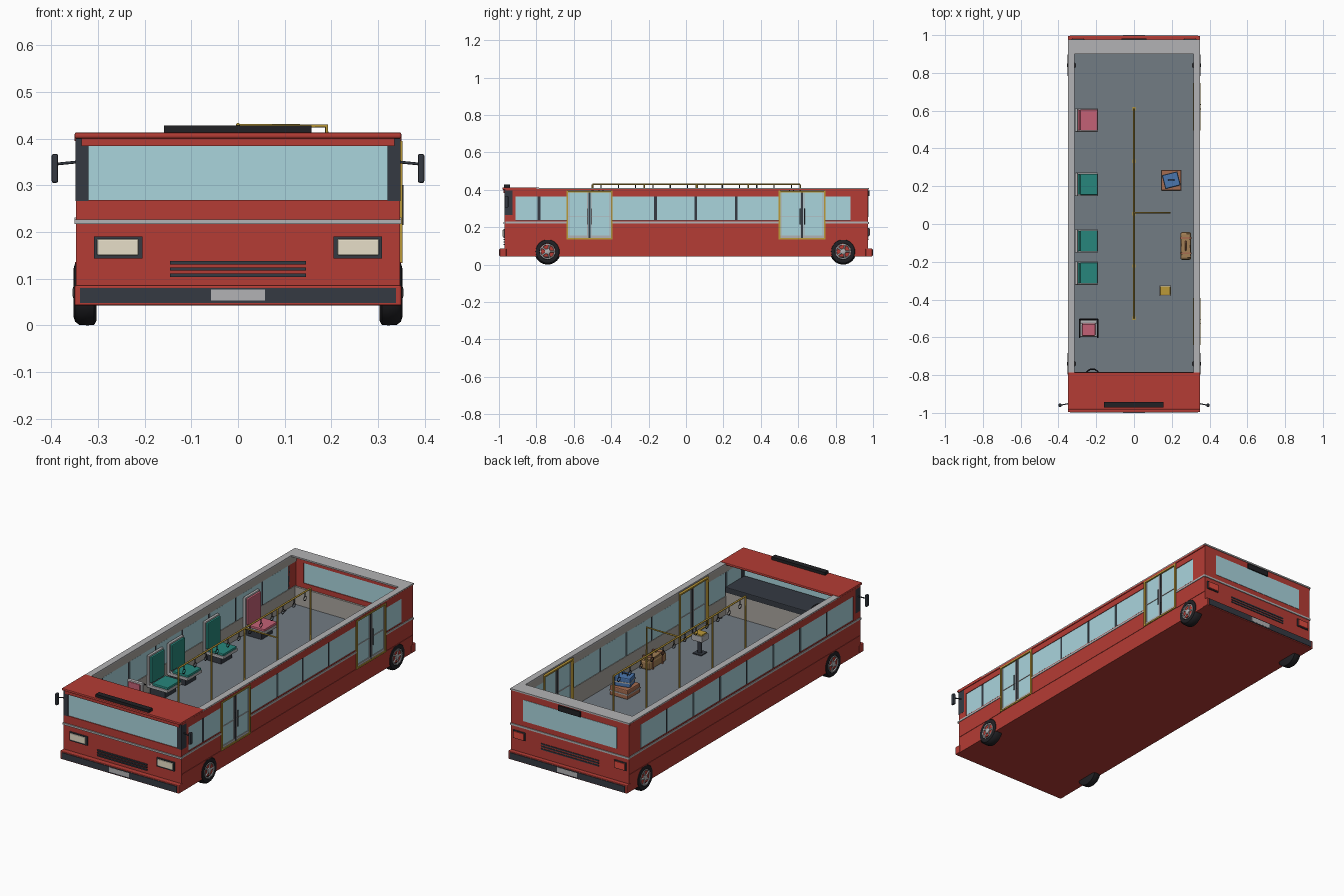
import bpy, bmesh, math
from mathutils import Vector

def mat(name, r, g, b):
    m = bpy.data.materials.new(name)
    m.diffuse_color = (r, g, b, 1)
    return m

RED = mat("red paint", .46, .045, .035)
DARK = mat("dark trim", .035, .042, .055)
BLACK = mat("rubber", .015, .015, .018)
GLASS = mat("glass", .40, .66, .72)
GREY = mat("light grey", .45, .45, .46)
FLOOR = mat("floor grey", .17, .20, .23)
LINER = mat("liner", .40, .38, .35)
YEL = mat("yellow", .50, .32, .04)
CREAM = mat("cream", .80, .74, .58)
TEAL = mat("teal", .02, .24, .20)
PINK = mat("pink", .55, .12, .18)
TAN = mat("tan", .36, .21, .09)
BLUE = mat("blue", .07, .18, .42)
BROWN = mat("brown", .38, .15, .08)
TAIL = mat("tail red", .75, .07, .05)

def finish(bm, name, m):
    me = bpy.data.meshes.new(name)
    bm.to_mesh(me)
    bm.free()
    ob = bpy.data.objects.new(name, me)
    bpy.context.collection.objects.link(ob)
    me.materials.append(m)
    return ob

def box(name, x, y, z, m, bevel=0, rot=0):
    lo = Vector([min(a) for a in (x, y, z)])
    hi = Vector([max(a) for a in (x, y, z)])
    bm = bmesh.new()
    bmesh.ops.create_cube(bm, size=1)
    bmesh.ops.scale(bm, vec=hi - lo, verts=bm.verts)
    ob = finish(bm, name, m)
    ob.location = (lo + hi) / 2
    ob.rotation_euler.z = rot
    if bevel:
        b = ob.modifiers.new("bevel", 'BEVEL')
        b.width, b.segments = bevel, 2
    return ob

def rod(name, pts, r, m, cyclic=False):
    cu = bpy.data.curves.new(name, 'CURVE')
    cu.dimensions = '3D'
    cu.bevel_depth, cu.bevel_resolution, cu.use_fill_caps = r, 2, True
    sp = cu.splines.new('POLY')
    sp.points.add(len(pts) - 1)
    for p, c in zip(sp.points, pts):
        p.co = (*c, 1)
    sp.use_cyclic_u = cyclic
    ob = bpy.data.objects.new(name, cu)
    bpy.context.collection.objects.link(ob)
    cu.materials.append(m)
    return ob

def ring(name, c, r, thick, m, u, v):
    c, u, v = Vector(c), Vector(u).normalized(), Vector(v).normalized()
    n = 16
    return rod(name, [c + r * (math.cos(2*math.pi*i/n) * u + math.sin(2*math.pi*i/n) * v)
                      for i in range(n)], thick, m, True)

def lathe_x(name, profile, y, z, side, m, n=32):
    # profile of (x, radius) turned about an axle along x
    bm = bmesh.new()
    vs = [bm.verts.new((side * x, 0, r)) for x, r in profile]
    es = [bm.edges.new(p) for p in zip(vs, vs[1:])]
    bmesh.ops.spin(bm, geom=vs + es, cent=(0, 0, 0), axis=(1, 0, 0), angle=2*math.pi, steps=n)
    bmesh.ops.remove_doubles(bm, verts=bm.verts, dist=1e-5)
    bmesh.ops.recalc_face_normals(bm, faces=bm.faces)
    for f in bm.faces:
        f.smooth = True
    ob = finish(bm, name, m)
    ob.location = (0, y, z)
    ob.modifiers.new("edges", 'EDGE_SPLIT').split_angle = math.radians(35)
    return ob

# chassis and floor
box("chassis", (-.347, .347), (-.965, .972), (.042, .134), RED)
box("floor", (-.33, .33), (-.80, .95), (.13, .138), FLOOR)

# side walls, window bands and doors
doors = [(-.64, -.392), (.495, .747)]
right_wins = [(-.913, -.795), (-.777, -.64), (-.392, -.17), (-.156, .045),
              (.059, .262), (.276, .495), (.747, .88)]
p = 1.793 / 8
left_wins = [(-.913 + i*p + (.007 if i else 0), -.913 + (i+1)*p - .007) for i in range(8)]
for s, segs, wins in ((1, [(-.965, -.64), (-.392, .495), (.747, .972)], right_wins),
                      (-1, [(-.965, .972)], left_wins)):
    for a, b in segs:
        box("side_wall", (s*.33, s*.347), (a, b), (.134, .236), RED)
        box("wall_liner", (s*.315, s*.331), (a, b), (.134, .236), LINER)
        box("window_rail", (s*.33, s*.347), (a, b), (.364, .403), RED)
        box("rail_liner", (s*.315, s*.331), (a, b), (.364, .403), LINER)
        box("window_backing", (s*.318, s*.343), (max(a, -.93), min(b, .89)), (.236, .364), DARK)
        box("side_stripe", (s*.346, s*.350), (a, b), (.221, .231), GREY)
        box("skirt_seam", (s*.346, s*.349), (a, b), (.132, .136), RED)
    for a, b in wins:
        box("side_window", (s*.316, s*.345), (a, b), (.238, .363), GLASS)
    box("rear_corner", (s*.318, s*.347), (.88, .972), (.236, .364), RED)
    box("wall_cap", (s*.315, s*.35), (-.80, .972), (.402, .410), GREY)
    box("gutter", (s*.343, s*.3505), (-.965, .972), (.395, .404), RED)

for a, b in doors:
    c = (a + b) / 2
    box("door_glass", (.325, .344), (a, b), (.15, .39), GLASS)
    box("door_kick_panel", (.322, .347), (a, b), (.138, .155), GREY)
    for y in (a, b - .010):
        box("door_post", (.312, .352), (y, y + .010), (.134, .395), YEL)
    for z in (.134, .386):
        box("door_bar", (.312, .352), (a, b), (z, z + .008), YEL)
    box("door_seal", (.320, .348), (c - .005, c + .005), (.142, .388), DARK)
    for y in (a + .012, b - .016, c - .012, c + .008):
        box("leaf_frame", (.322, .347), (y, y + .004), (.142, .386), GREY)
    box("leaf_bar", (.322, .347), (a, b), (.254, .258), GREY)
    for y in (c - .012, c + .012):
        rod("door_handle", [(.352, y, .215), (.352, y, .30)], .0025, DARK)

# front face
box("front_panel", (-.347, .347), (-.970, -.94), (.042, .268), RED)
box("windscreen", (-.322, .322), (-.966, -.95), (.265, .388), GLASS)
for s in (-1, 1):
    box("front_pillar", (s*.32, s*.348), (-.971, -.928), (.266, .402), DARK)
    box("pillar_rear", (s*.32, s*.347), (-.93, -.912), (.236, .403), RED)
    box("pillar_base", (s*.32, s*.347), (-.965, -.912), (.236, .268), RED)
box("windscreen_brow", (-.335, .335), (-.975, -.94), (.384, .400), RED)
box("front_roof", (-.35, .35), (-.982, -.785), (.400, .413), RED, .004)
box("destination_sign", (-.158, .157), (-.972, -.942), (.390, .428), BLACK)
for y in (-.972, .974):
    box("end_stripe", (-.35, .35), (y - .004, y + .004), (.217, .227), GREY)

# rear face
box("rear_panel", (-.347, .347), (.94, .974), (.042, .258), RED)
box("rear_liner", (-.32, .32), (.93, .942), (.134, .232), LINER)
box("rear_header", (-.347, .347), (.94, .974), (.365, .403), RED)
box("rear_window", (-.275, .275), (.944, .976), (.255, .368), GLASS)
for s in (-1, 1):
    box("rear_pillar", (s*.272, s*.347), (.94, .974), (.255, .368), RED)
    box("tail_light_frame", (s*.262, s*.332), (.972, .980), (.153, .195), DARK)
    box("tail_light", (s*.267, s*.327), (.976, .984), (.157, .191), TAIL)
box("rear_cap", (-.35, .35), (.90, .978), (.402, .410), GREY)
box("rear_sign", (-.065, .065), (.97, .982), (.368, .396), BLACK)

# bumpers, plates and grilles on both ends
for s in (-1, 1):
    box("bumper", (-.35, .35), (s*.96, s*.996), (.042, .086), RED, .004)
    box("bumper_pad", (-.338, .338), (s*.99, s*.999), (.048, .080), DARK)
    box("plate", (-.058, .058), (s*.99, s*1.0), (.053, .077), GREY)
    for i in range(3):
        z = (.107 if s < 0 else .135) + i*.0135
        w = .146 if s < 0 else .17
        box("grille_slat", (-w, w), (s*.965, s*.977), (z - .0035, z + .0035), DARK)

# headlights and mirrors
for s in (-1, 1):
    box("headlight_frame", (s*.205, s*.308), (-.977, -.966), (.143, .190), DARK)
    box("headlight", (s*.213, s*.302), (-.981, -.97), (.150, .185), CREAM, .003)
    rod("mirror_arm", [(s*.343, -.95, .350), (s*.392, -.960, .345)], .003, DARK)
    box("mirror", (s*.385, s*.399), (-.970, -.950), (.305, .367), DARK, .004)

# wheels
for s in (-1, 1):
    for y in (-.74, .84):
        lathe_x("tyre", [(.303, 0), (.303, .060), (.308, .069), (.322, .070), (.340, .069), (.349, .062),
                         (.352, .052), (.350, .043), (.343, .041), (.343, 0)], y, .07, s, BLACK)
        lathe_x("rim", [(.343, .042), (.351, .041), (.351, .036), (.346, .034)], y, .07, s, GREY)
        lathe_x("hub", [(.343, .016), (.352, .014), (.354, .008), (.354, 0)], y, .07, s, GREY, 16)
        for i in range(5):
            a = 2*math.pi*i/5
            d = Vector((0, math.cos(a), math.sin(a)))
            c = Vector((s*.347, y, .07))
            rod("spoke", [c + d*.01, c + d*.038], .0045, GREY)

# driver's area
box("cab_wall", (-.318, .318), (-.80, -.787), (.134, .268), LINER)
box("dashboard", (-.318, .318), (-.945, -.783), (.255, .285), DARK, .004)
ring("steering_wheel", (-.22, -.80, .305), .035, .004, BLACK, (1, 0, 0), (0, .9, -.4))
rod("steering_column", [(-.22, -.80, .305), (-.22, -.83, .27)], .005, BLACK)
rod("steering_spoke", [(-.255, -.80, .305), (-.185, -.80, .305)], .003, BLACK)
box("driver_seat_base", (-.27, -.21), (-.58, -.53), (.136, .185), DARK)
box("driver_seat", (-.285, -.195), (-.598, -.51), (.182, .202), GREY, .006)
box("driver_cushion", (-.275, -.205), (-.592, -.525), (.200, .210), PINK, .004)
box("driver_back", (-.285, -.195), (-.528, -.508), (.195, .305), GREY, .006)
box("driver_back_pad", (-.275, -.205), (-.536, -.524), (.210, .297), PINK, .004)
for x in (-.288, -.192):
    rod("driver_arm", [(x, -.505, .20), (x, -.505, .24), (x, -.60, .24), (x, -.60, .195)], .004, BLACK)
rod("driver_back_bar", [(-.288, -.503, .29), (-.192, -.503, .29)], .004, BLACK)

# passenger seats against the left wall
for y, m in ((.55, PINK), (.21, TEAL), (-.09, TEAL), (-.26, TEAL)):
    box("seat_base", (-.305, -.215), (y - .045, y + .045), (.136, .176), DARK)
    box("seat_shell", (-.312, -.19), (y - .062, y + .062), (.174, .190), GREY, .004)
    box("seat_cushion", (-.285, -.192), (y - .056, y + .056), (.188, .202), m, .004)
    box("seat_back_shell", (-.313, -.297), (y - .062, y + .062), (.18, .345), GREY, .004)
    box("seat_back", (-.300, -.286), (y - .055, y + .055), (.20, .338), m, .004)

# grab rail, poles and hanging straps
rod("overhead_rail", [(0, -.50, .429), (0, .61, .429)], .0045, YEL)
for i in range(5):
    y = -.50 + i*.2775
    rod("pole", [(0, y, .136), (0, y, .429)], .0045, YEL)
    box("pole_foot", (-.009, .009), (y - .009, y + .009), (.136, .144), YEL)
rod("branch_rail", [(0, .06, .427), (.19, .06, .427), (.19, .06, .136)], .0045, YEL)
for i in range(12):
    y = -.454 + i*.0925
    box("strap", (-.002, .002), (y - .003, y + .003), (.403, .428), BLACK)
    ring("strap_ring", (0, y, .393), .011, .002, BLACK, (0, 1, 0), (0, 0, 1))

# ticket machine on a stand
box("ticket_foot", (.140, .190), (-.378, -.328), (.136, .143), DARK)
rod("ticket_stand", [(.165, -.353, .138), (.165, -.353, .215)], .011, DARK)
box("ticket_box", (.134, .196), (-.381, -.326), (.210, .242), GREY, .003)
box("ticket_lid", (.138, .192), (-.377, -.330), (.240, .250), YEL, .004)

# luggage
box("travel_bag", (.245, .303), (-.190, -.042), (.138, .190), TAN, .012)
box("bag_flap", (.250, .298), (-.180, -.052), (.188, .196), TAN, .003, .06)
for y in (-.155, -.075):
    box("bag_strap", (.243, .305), (y - .005, y + .005), (.138, .198), BROWN)
rod("bag_handle", [(.274, -.14, .194), (.274, -.13, .212), (.274, -.10, .212), (.274, -.09, .194)], .003, BROWN)
box("large_case", (.145, .250), (.178, .285), (.138, .188), BROWN, .005)
box("large_case_band", (.143, .252), (.176, .287), (.160, .166), GREY)
box("small_case", (.157, .238), (.195, .268), (.189, .238), BLUE, .005, .25)
box("small_case_band", (.155, .240), (.193, .270), (.210, .216), GREY, 0, .25)
rod("case_handle", [(.182, .232, .236), (.182, .232, .246), (.212, .232, .246), (.212, .232, .236)], .003, DARK)
